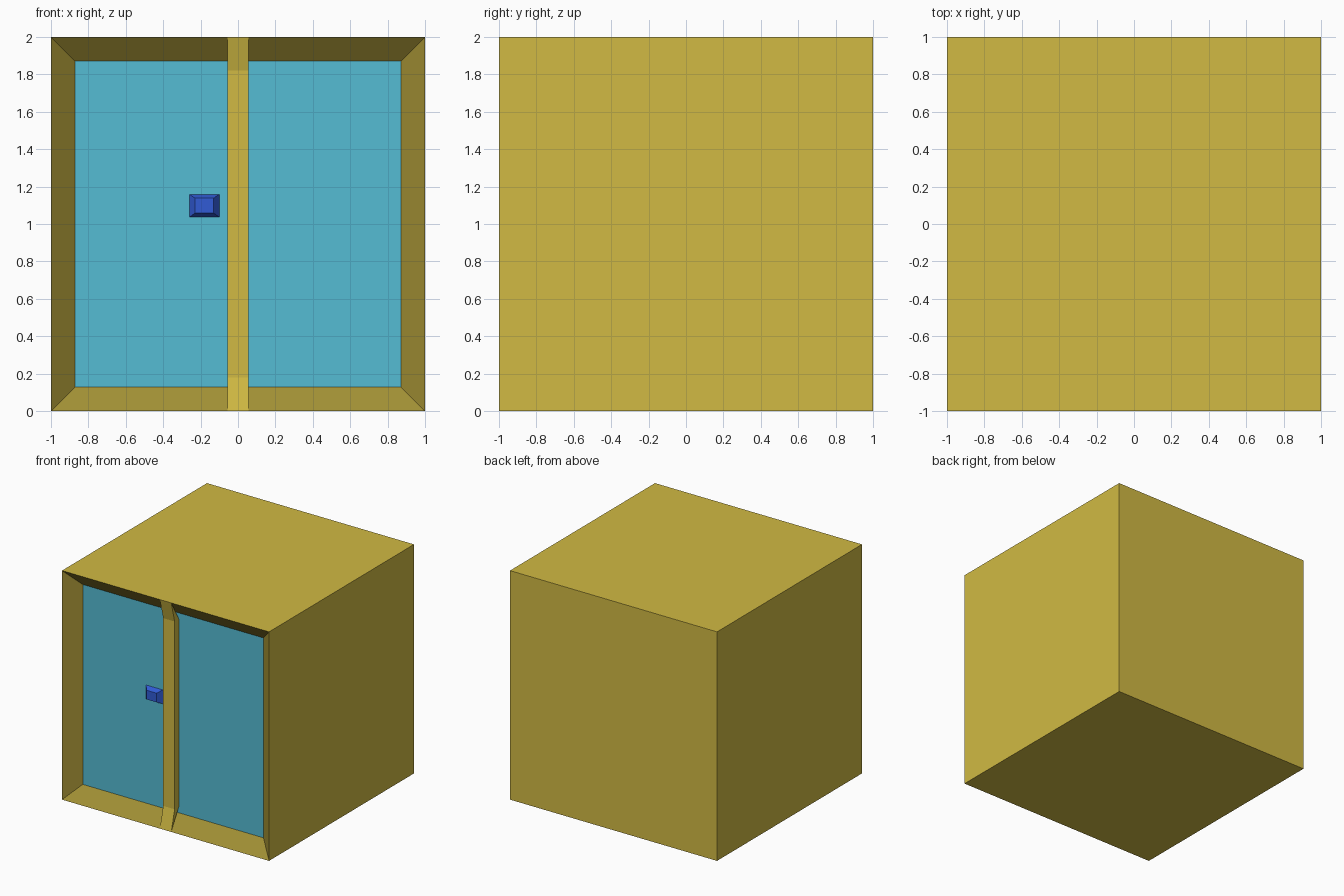
import bpy, bmesh
from mathutils import Vector

if "Cube" in bpy.data.objects:
    bpy.data.objects.remove(bpy.data.objects["Cube"])

DEPTH = -0.895   # y of the recessed panel


def material(name, rgb):
    lin = [(c / 255 / 12.92) if c < 11 else ((c / 255 + 0.055) / 1.055) ** 2.4 for c in rgb]
    m = bpy.data.materials.new(name)
    m.diffuse_color = (*lin, 1)
    m.use_nodes = True
    m.node_tree.nodes["Principled BSDF"].inputs["Base Color"].default_value = m.diffuse_color
    return m


yellow = material("yellow_body", (209, 186, 67))
olive = material("dark_yellow_frame", (163, 145, 53))
cyan = material("cyan_panel", (85, 188, 212))
blue = material("blue_handle", (49, 91, 213))


def finish(name, bm, mats):
    bmesh.ops.recalc_face_normals(bm, faces=bm.faces)
    me = bpy.data.meshes.new(name)
    bm.to_mesh(me)
    bm.free()
    for m in mats:
        me.materials.append(m)
    ob = bpy.data.objects.new(name, me)
    bpy.context.collection.objects.link(ob)
    return ob


# Cabinet: a cube whose front face is inset into a bevelled frame and panel
bm = bmesh.new()
bmesh.ops.create_cube(bm, size=2)
bmesh.ops.translate(bm, verts=bm.verts, vec=(0, 0, 1))
bm.normal_update()
front = min(bm.faces, key=lambda f: f.calc_center_median().y)
rim = bmesh.ops.inset_region(bm, faces=[front], thickness=0.18)["faces"]
for f in rim:
    f.material_index = 1
front.material_index = 2
for v in front.verts:
    v.co.y = DEPTH
finish("cabinet", bm, [yellow, olive, cyan])

# Centre bar: side profile that follows the recess, extruded across x
profile = [(-1, 0), (-0.953, 0.18), (-0.953, 1.82), (-1, 2), (DEPTH, 1.82), (DEPTH, 0.18)]
bm = bmesh.new()
side = bm.faces.new([bm.verts.new((-0.055, y, z)) for y, z in profile])
ext = bmesh.ops.extrude_face_region(bm, geom=[side])["geom"]
bmesh.ops.translate(bm, verts=[g for g in ext if isinstance(g, bmesh.types.BMVert)], vec=(0.11, 0, 0))
finish("centre_bar", bm, [yellow])

# Door handle: block tapering towards the front
bm = bmesh.new()
bmesh.ops.create_cube(bm, size=1)
for v in bm.verts:
    is_front = v.co.y < 0
    w, h, y = (0.10, 0.08, -0.937) if is_front else (0.16, 0.122, DEPTH)
    v.co = Vector((-0.18 + v.co.x * w, y, 1.098 + v.co.z * h))
finish("door_handle", bm, [blue])
